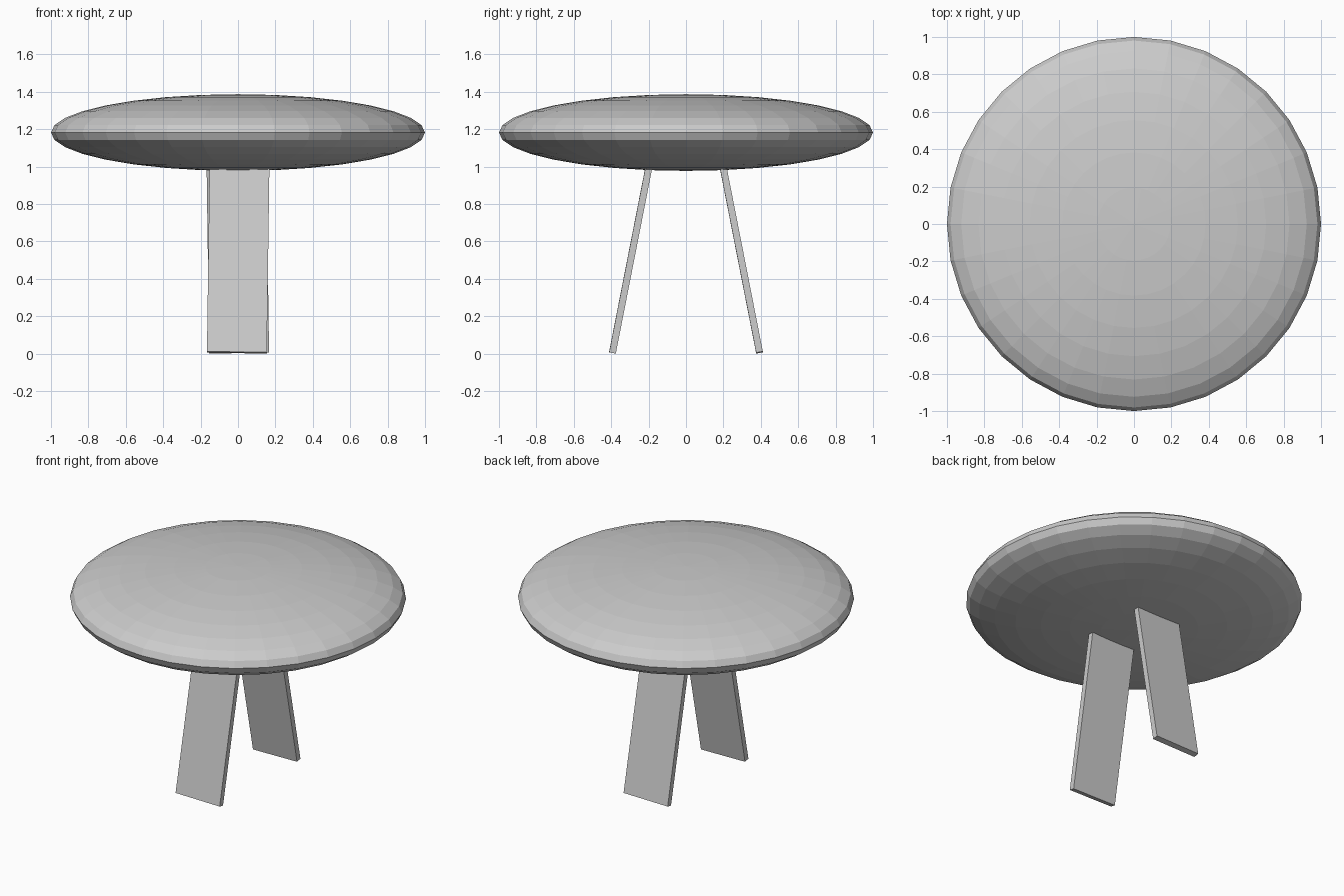
import bpy, bmesh
from math import radians
from mathutils import Matrix, Vector

if "Cube" in bpy.data.objects:
    bpy.data.objects.remove(bpy.data.objects["Cube"])


def make_object(name, bm):
    mesh = bpy.data.meshes.new(name)
    bm.to_mesh(mesh)
    bm.free()
    obj = bpy.data.objects.new(name, mesh)
    bpy.context.collection.objects.link(obj)
    return obj


# Lens-shaped top: flattened, flat-faced sphere
bm = bmesh.new()
bmesh.ops.create_uvsphere(bm, u_segments=32, v_segments=16, radius=1.0)
bmesh.ops.scale(bm, vec=(1, 1, 0.205), verts=bm.verts)
bmesh.ops.translate(bm, vec=(0, 0, 1.182), verts=bm.verts)
make_object("table_top", bm)

# Two splayed plank legs; the back one is the front one turned half around
WIDTH, THICK, LENGTH = 0.32, 0.036, 1.08
tilt = Matrix.Rotation(radians(0.8), 4, 'Y') @ Matrix.Rotation(radians(-11.1), 4, 'X')
foot = Matrix.Translation(Vector((-0.006, -0.393, 0.006)))

for name, turn in (("front_leg", 0), ("back_leg", 180)):
    bm = bmesh.new()
    bmesh.ops.create_cube(bm, size=1.0)
    bmesh.ops.translate(bm, vec=(0, 0, 0.5), verts=bm.verts)
    bmesh.ops.scale(bm, vec=(WIDTH, THICK, LENGTH), verts=bm.verts)
    bm.transform(Matrix.Rotation(radians(turn), 4, 'Z') @ foot @ tilt)
    make_object(name, bm)
